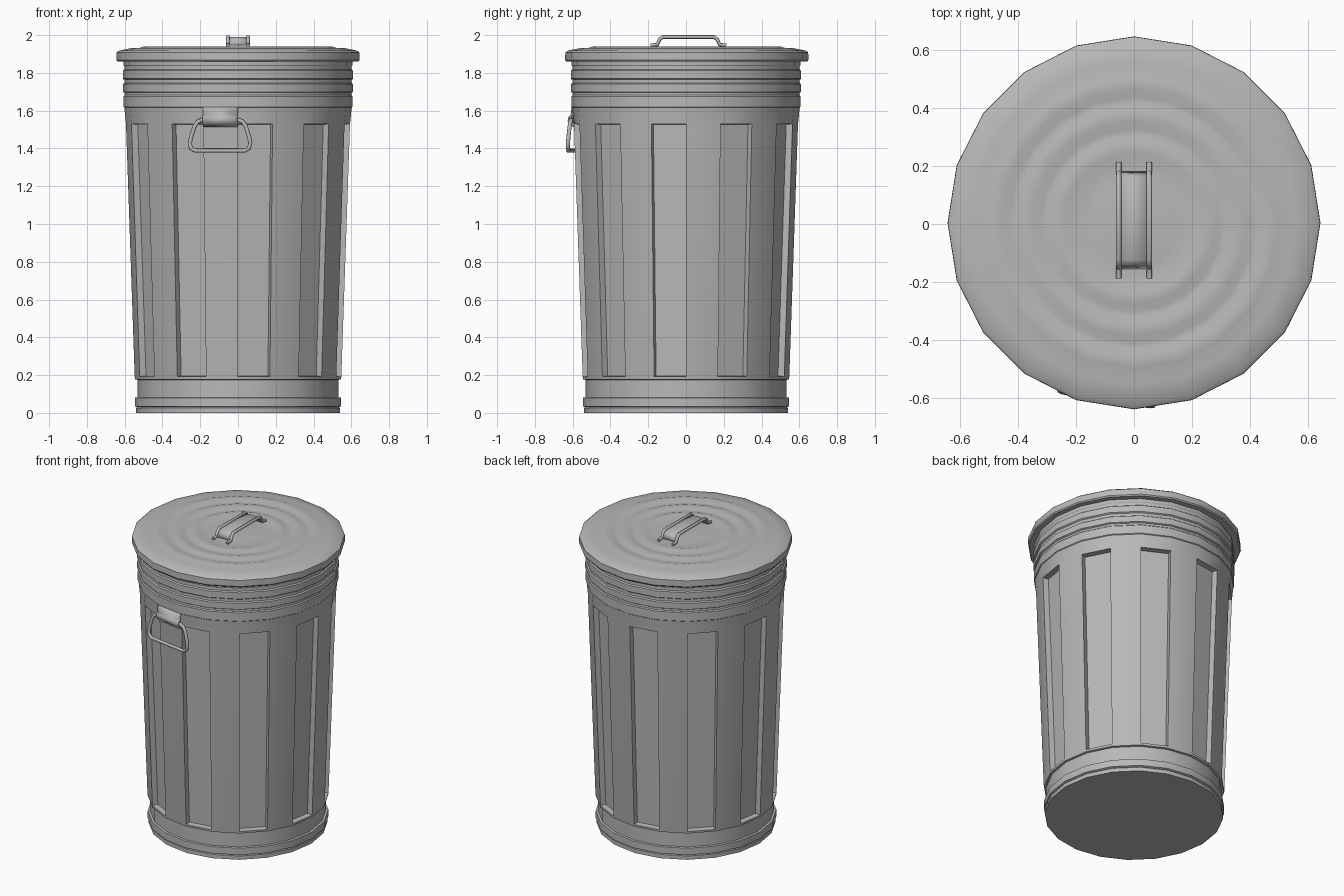
import bpy, bmesh, math
from mathutils import Vector

cube = bpy.data.objects.get("Cube")
if cube:
    bpy.data.objects.remove(cube, do_unlink=True)

SIDES = 20
STEP = math.tau / SIDES

metal = bpy.data.materials.new("galvanised_grey")
metal.use_nodes = True
GREY = (0.48, 0.48, 0.48, 1)
metal.diffuse_color = GREY
metal.node_tree.nodes["Principled BSDF"].inputs["Base Color"].default_value = GREY


def finish(obj, angle=32):
    obj.data.materials.append(metal)
    bpy.ops.object.select_all(action='DESELECT')
    obj.select_set(True)
    bpy.context.view_layer.objects.active = obj
    bpy.ops.object.shade_smooth_by_angle(angle=math.radians(angle))
    return obj


def to_object(name, bm):
    bmesh.ops.recalc_face_normals(bm, faces=bm.faces)
    mesh = bpy.data.meshes.new(name)
    bm.to_mesh(mesh)
    bm.free()
    obj = bpy.data.objects.new(name, mesh)
    bpy.context.collection.objects.link(obj)
    return finish(obj)


def lathe(profile):
    """Turn (radius, height) points about z, closing both ends with flat caps."""
    bm = bmesh.new()
    rings = [[bm.verts.new((r * math.cos(i * STEP), r * math.sin(i * STEP), z))
              for i in range(SIDES)] for r, z in profile]
    rows = []
    for low, high in zip(rings, rings[1:]):
        rows.append([bm.faces.new((low[i], low[(i + 1) % SIDES],
                                   high[(i + 1) % SIDES], high[i]))
                     for i in range(SIDES)])
    bm.faces.new(rings[0][::-1])
    bm.faces.new(rings[-1])
    return bm, rows


def tube(name, points, radius, cyclic=False):
    curve = bpy.data.curves.new(name, 'CURVE')
    curve.dimensions = '3D'
    curve.bevel_depth = radius
    curve.bevel_resolution = 2
    curve.use_fill_caps = True
    spline = curve.splines.new('POLY')
    spline.points.add(len(points) - 1)
    for p, co in zip(spline.points, points):
        p.co = (*co, 1)
    spline.use_cyclic_u = cyclic
    obj = bpy.data.objects.new(name, curve)
    bpy.context.collection.objects.link(obj)
    bpy.ops.object.select_all(action='DESELECT')
    obj.select_set(True)
    bpy.context.view_layer.objects.active = obj
    bpy.ops.object.convert(target='MESH')
    return finish(bpy.context.object, 50)


def strap(name, path, thickness):
    """Bend a flat strip along pairs of edge points and give it thickness."""
    bm = bmesh.new()
    pairs = [(bm.verts.new(a), bm.verts.new(b)) for a, b in path]
    for (a, b), (c, d) in zip(pairs, pairs[1:]):
        bm.faces.new((a, b, d, c))
    obj = to_object(name, bm)
    solid = obj.modifiers.new("thickness", 'SOLIDIFY')
    solid.thickness = thickness
    solid.offset = 0
    return obj


# Body: base rim, tapered wall, softly ridged collar
base = [(0.54, 0), (0.54, 0.025), (0.534, 0.03), (0.546, 0.035), (0.546, 0.08),
        (0.532, 0.082), (0.532, 0.175), (0.545, 0.178), (0.547, 0.192)]
collar = [(0.593, 1.53), (0.602, 1.616), (0.607, 1.62), (0.607, 1.676),
          (0.601, 1.682), (0.601, 1.695), (0.61, 1.70), (0.61, 1.74),
          (0.602, 1.746), (0.602, 1.764), (0.61, 1.77), (0.61, 1.812),
          (0.602, 1.818), (0.602, 1.836), (0.606, 1.842), (0.606, 1.88)]
bm, rows = lathe(base + collar)

# Flutes: press every other wall panel inwards
panels = rows[len(base) - 1][1::2]
DEPTH = 0.035
for face in bmesh.ops.extrude_discrete_faces(bm, faces=panels)['faces']:
    middle = face.calc_center_median().z
    for v in face.verts:
        radius = math.hypot(v.co.x, v.co.y)
        k = (radius - DEPTH) / radius
        v.co.x *= k
        v.co.y *= k
        v.co.z += 0.004 if v.co.z < middle else -0.004
to_object("can_body", bm)

# Lid: rolled rim and concentric ripples, resting slightly towards the back
rim = [(0.60, 1.86), (0.638, 1.86), (0.644, 1.868), (0.643, 1.908),
       (0.63, 1.918), (0.56, 1.932)]
ripples = []
for crest in (0.50, 0.39, 0.28):
    ripples += [(crest + 0.025, 1.931), (crest, 1.939),
                (crest - 0.035, 1.939), (crest - 0.065, 1.931)]
bm, rows = lathe(rim + ripples + [(0.15, 1.937), (0.05, 1.939)])
to_object("lid", bm).location.y = 0.004

# Lid grip: channel strap with two raised edges and splayed feet
grip = [(0.2, 1.945), (0.165, 1.95), (0.152, 1.978), (0.135, 1.99)]
grip_path = grip + [(-y, z) for y, z in reversed(grip)]
GRIP_Y, GRIP_X = 0.013, 0.053
for side, name in ((1, "left"), (-1, "right")):
    tube("lid_grip_edge_" + name,
         [(side * GRIP_X, y + GRIP_Y, z) for y, z in grip_path], 0.01)
strap("lid_grip_strap",
      [((-GRIP_X, y + GRIP_Y, z - 0.004), (GRIP_X, y + GRIP_Y, z - 0.004))
       for y, z in grip_path[1:-1]], 0.008)

# Front handle: wire loop hung from a folded bracket on one wall panel
angle = -math.pi / 2 - STEP / 2
out = Vector((math.cos(angle), math.sin(angle), 0))
along = Vector((-out.y, out.x, 0))


def on_panel(u, distance, z):
    return along * u + out * distance + Vector((0, 0, z))


half = [(0.10, 1.55), (0.122, 1.54), (0.138, 1.515), (0.157, 1.455),
        (0.162, 1.425), (0.155, 1.4), (0.132, 1.388)]
loop = half + [(-u, z) for u, z in reversed(half)]
tube("front_handle_loop",
     [on_panel(u, 0.6 + (1.55 - z) * 0.06, z) for u, z in loop], 0.011, True)

bracket = [(0.597, 1.618), (0.6, 1.575), (0.613, 1.565), (0.616, 1.545),
           (0.605, 1.533), (0.588, 1.515)]
strap("front_handle_bracket",
      [(on_panel(-0.093, d, z), on_panel(0.093, d, z)) for d, z in bracket], 0.008)
